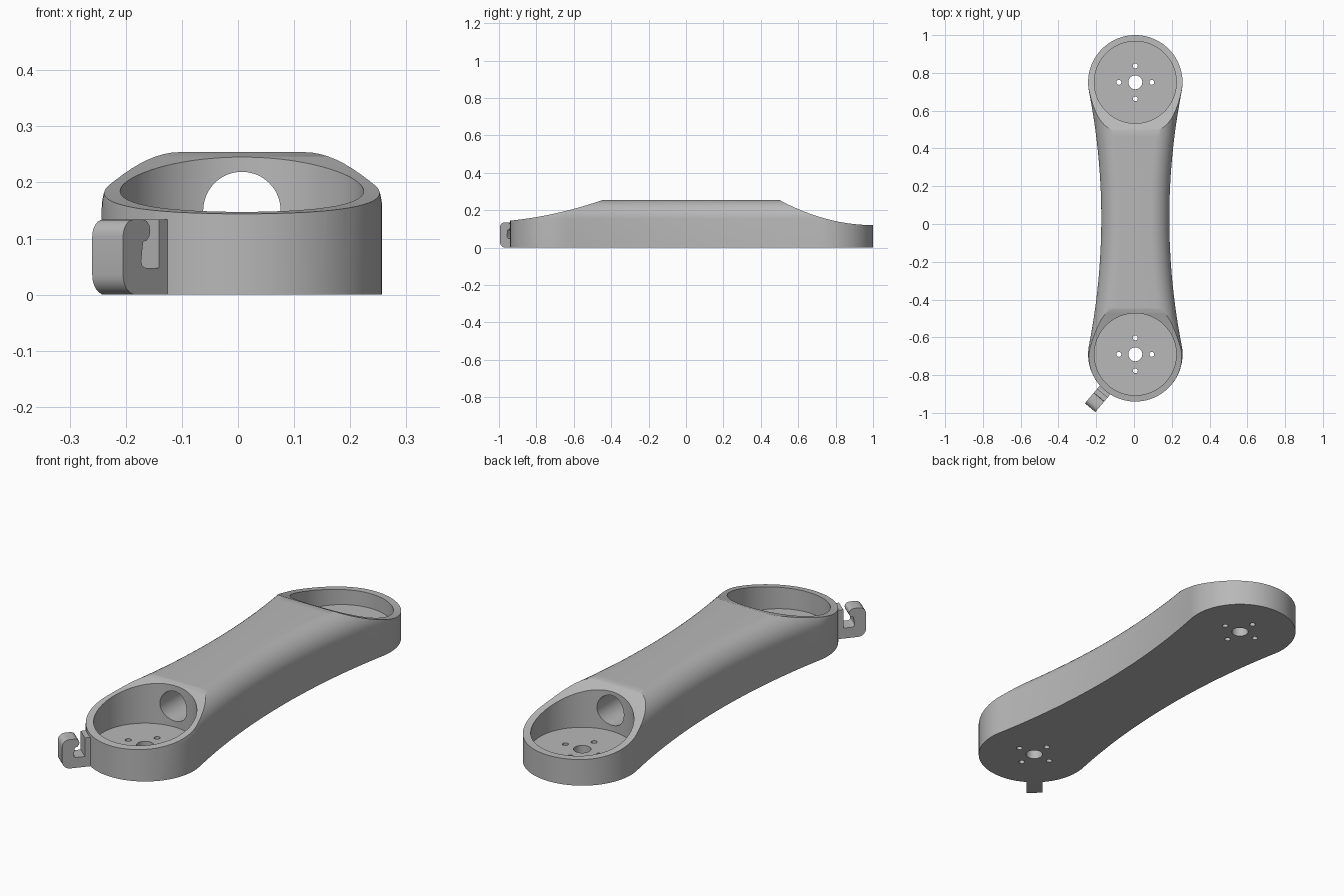
import bpy, bmesh, math
from mathutils import Vector, Matrix

cube = bpy.data.objects.get("Cube")
if cube:
    bpy.data.objects.remove(cube, do_unlink=True)

CX = 0.007                 # centre line of the arm
FRONT, BACK = -0.69, 0.75  # centres of the two round ends
END_R, WAIST = 0.25, 0.18
TOP, FILLET = 0.254, 0.1

grey = bpy.data.materials.new("plain_grey")
grey.use_nodes = True
grey.diffuse_color = (0.48, 0.48, 0.48, 1)
grey.node_tree.nodes["Principled BSDF"].inputs["Base Color"].default_value = (0.48, 0.48, 0.48, 1)


def make_object(name, bm):
    bmesh.ops.recalc_face_normals(bm, faces=bm.faces)
    mesh = bpy.data.meshes.new(name)
    bm.to_mesh(mesh)
    bm.free()
    mesh.materials.append(grey)
    obj = bpy.data.objects.new(name, mesh)
    bpy.context.collection.objects.link(obj)
    return obj


def loft(name, rings):
    bm = bmesh.new()
    loops = [[bm.verts.new(p) for p in ring] for ring in rings]
    for a, b in zip(loops, loops[1:]):
        for i in range(len(a)):
            j = (i + 1) % len(a)
            bm.faces.new((a[i], a[j], b[j], b[i]))
    bm.faces.new(loops[0])
    bm.faces.new(loops[-1])
    return make_object(name, bm)


def cylinder(name, start, end, radius, sides=64):
    bm = bmesh.new()
    axis = Vector(end) - Vector(start)
    turn = axis.to_track_quat('Z', 'Y').to_matrix().to_4x4()
    place = Matrix.Translation((Vector(start) + Vector(end)) / 2) @ turn
    bmesh.ops.create_cone(bm, cap_ends=True, segments=sides, radius1=radius,
                          radius2=radius, depth=axis.length, matrix=place)
    return make_object(name, bm)


def cut(target, cutter):
    mod = target.modifiers.new("cut", 'BOOLEAN')
    mod.operation, mod.solver, mod.object = 'DIFFERENCE', 'EXACT', cutter
    bpy.context.view_layer.objects.active = target
    bpy.ops.object.modifier_apply(modifier=mod.name)
    bpy.data.objects.remove(cutter, do_unlink=True)


def smooth(obj):
    bpy.ops.object.select_all(action='DESELECT')
    obj.select_set(True)
    bpy.context.view_layer.objects.active = obj
    bpy.ops.object.shade_smooth_by_angle(angle=math.radians(30))


def outline(inset, z):
    """Two round ends joined by tangent waist arcs, moved inwards by inset."""
    mid, half = (FRONT + BACK) / 2, (BACK - FRONT) / 2
    big = (half**2 + WAIST**2 - END_R**2) / (2 * (END_R - WAIST))
    tilt = math.asin(half / (big + END_R))
    quarter = []
    for i in range(16):      # waist arc
        a = tilt * i / 16
        quarter.append((WAIST + big - (big + inset) * math.cos(a), (big + inset) * math.sin(a)))
    for i in range(25):      # round end
        a = -tilt + (math.pi / 2 + tilt) * i / 24
        quarter.append(((END_R - inset) * math.cos(a), half + (END_R - inset) * math.sin(a)))
    right = quarter + [(-x, y) for x, y in quarter[-2::-1]]
    full = right + [(x, -y) for x, y in right[-2:0:-1]]
    return [(CX + x, mid + y, z) for x, y in full]


# arm body with rounded upper edges
rings = [outline(0, 0)]
for i in range(13):
    a = math.pi / 2 * i / 12
    rings.append(outline(FILLET * (1 - math.cos(a)), TOP - FILLET + FILLET * math.sin(a)))
arm = loft("arm_body", rings)

# sweeping slopes down to both ends
profile = [(-1.2, 0.144)]
for i in range(21):
    t = 0.52 * i / 20
    profile.append((-0.94 + t, 0.144 + 0.1 * t + 0.25 * t * t))
profile += [(-0.42, 0.3), (0.47, 0.3)]
for i in range(21):
    t = 0.53 * (1 - i / 20)
    profile.append((1 - t, 0.12 + 0.535 * t * t))
profile += [(1.2, 0.12), (1.2, 0.5), (-1.2, 0.5)]
cut(arm, loft("slope_cutter", [[(x, y, z) for y, z in profile] for x in (-0.5, 0.5)]))

# round pockets, then the cable tunnel between them
for y in (FRONT, BACK):
    cut(arm, cylinder("pocket_cutter", (CX, y, 0.053), (CX, y, 0.5), 0.217, 96))
cut(arm, cylinder("tunnel_cutter", (CX, FRONT + 0.1, 0.15), (CX, BACK - 0.1, 0.15), 0.069))

# shaft hole and four screw holes in each pocket floor
for y in (FRONT, BACK):
    holes = [(0, 0, 0.037)]
    holes += [(0.087 * math.cos(k * math.pi / 2), 0.087 * math.sin(k * math.pi / 2), 0.013) for k in range(4)]
    for dx, dy, r in holes:
        cut(arm, cylinder("hole_cutter", (CX + dx, y + dy, -0.1), (CX + dx, y + dy, 0.1), r, 32))
smooth(arm)


# cable hook standing out radially from the front end
def corner(cx, cz, r, start, end):
    return [(cx + r * math.cos(math.radians(start + (end - start) * i / 6)),
             cz + r * math.sin(math.radians(start + (end - start) * i / 6))) for i in range(7)]


shape = [(0.235, 0)]
shape += corner(0.335, 0.035, 0.035, -90, 0)      # outer bottom
shape += corner(0.34, 0.104, 0.03, 0, 90)         # outer top
shape += corner(0.315, 0.114, 0.02, 90, 270)      # lip
shape += corner(0.308, 0.06, 0.012, 0, -90)       # slot floor
shape += [(0.271, 0.048), (0.271, 0.134), (0.235, 0.134)]
out = Vector((-0.647, -0.763, 0)).normalized()
side = Vector((-out.y, out.x, 0))
base = Vector((CX, FRONT, 0))
hook = loft("cable_hook", [[base + out * r + side * s + Vector((0, 0, z)) for r, z in shape]
                           for s in (-0.036, 0.036)])
smooth(hook)
